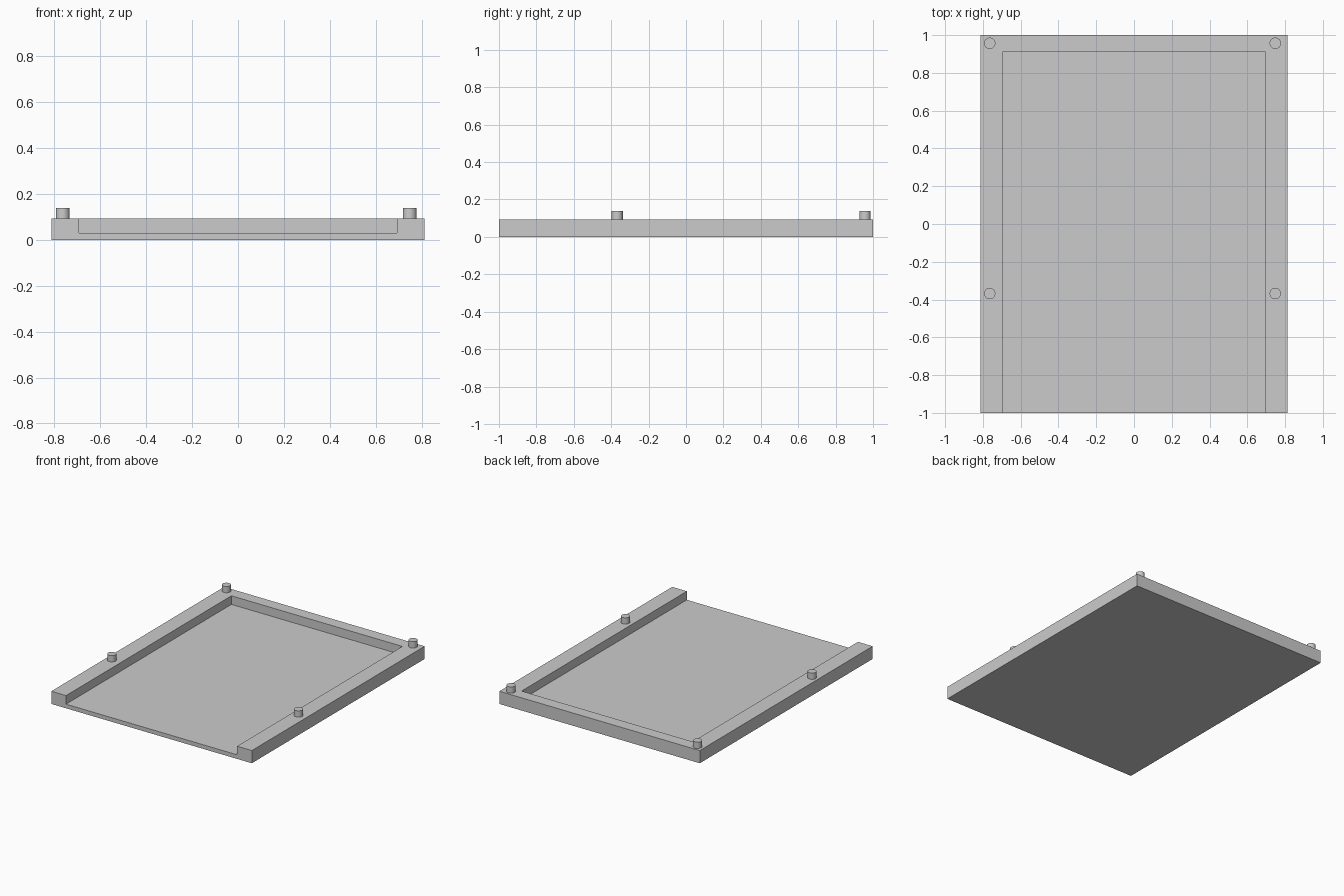
import bpy

old = bpy.data.objects.get("Cube")
if old:
    bpy.data.objects.remove(old, do_unlink=True)

# Single plain grey
grey = bpy.data.materials.new("plain grey")
grey.use_nodes = True
colour = (0.6, 0.6, 0.6, 1)
grey.diffuse_color = colour
grey.node_tree.nodes["Principled BSDF"].inputs["Base Color"].default_value = colour

HALF_WIDTH, WALL_TOP, FLOOR_TOP = 0.812, 0.093, 0.03
PEG_RADIUS, PEG_TOP = 0.03, 0.139


def box(name, low, high):
    """Box spanning two opposite corners."""
    bpy.ops.mesh.primitive_cube_add(
        size=1, location=[(a + b) / 2 for a, b in zip(low, high)])
    obj = bpy.context.object
    obj.name = name
    obj.scale = [b - a for a, b in zip(low, high)]
    bpy.ops.object.transform_apply(location=False, rotation=False, scale=True)
    obj.data.materials.append(grey)
    return obj


# Tray with a shallow pocket, open at the front
tray = box("tray", (-HALF_WIDTH, -1, 0), (HALF_WIDTH, 1, WALL_TOP))
cutter = box("pocket_cutter", (-0.693, -1.2, FLOOR_TOP), (0.693, 0.913, 0.3))
cutter.hide_render = True
cut = tray.modifiers.new("pocket", "BOOLEAN")
cut.operation = "DIFFERENCE"
cut.solver = "EXACT"
cut.object = cutter
bpy.context.view_layer.objects.active = tray
bpy.ops.object.modifier_apply(modifier=cut.name)
bpy.data.objects.remove(cutter, do_unlink=True)

# Locating pegs on the side walls, set slightly into the rim
for side, x in (("right", -0.764), ("left", 0.748)):
    for place, y in (("back", 0.957), ("middle", -0.368)):
        base = WALL_TOP - 0.01
        bpy.ops.mesh.primitive_cylinder_add(
            vertices=32, radius=PEG_RADIUS, depth=PEG_TOP - base,
            location=(x, y, (PEG_TOP + base) / 2))
        peg = bpy.context.object
        peg.name = f"{side}_{place}_peg"
        peg.data.materials.append(grey)
        bpy.ops.object.shade_smooth_by_angle()
